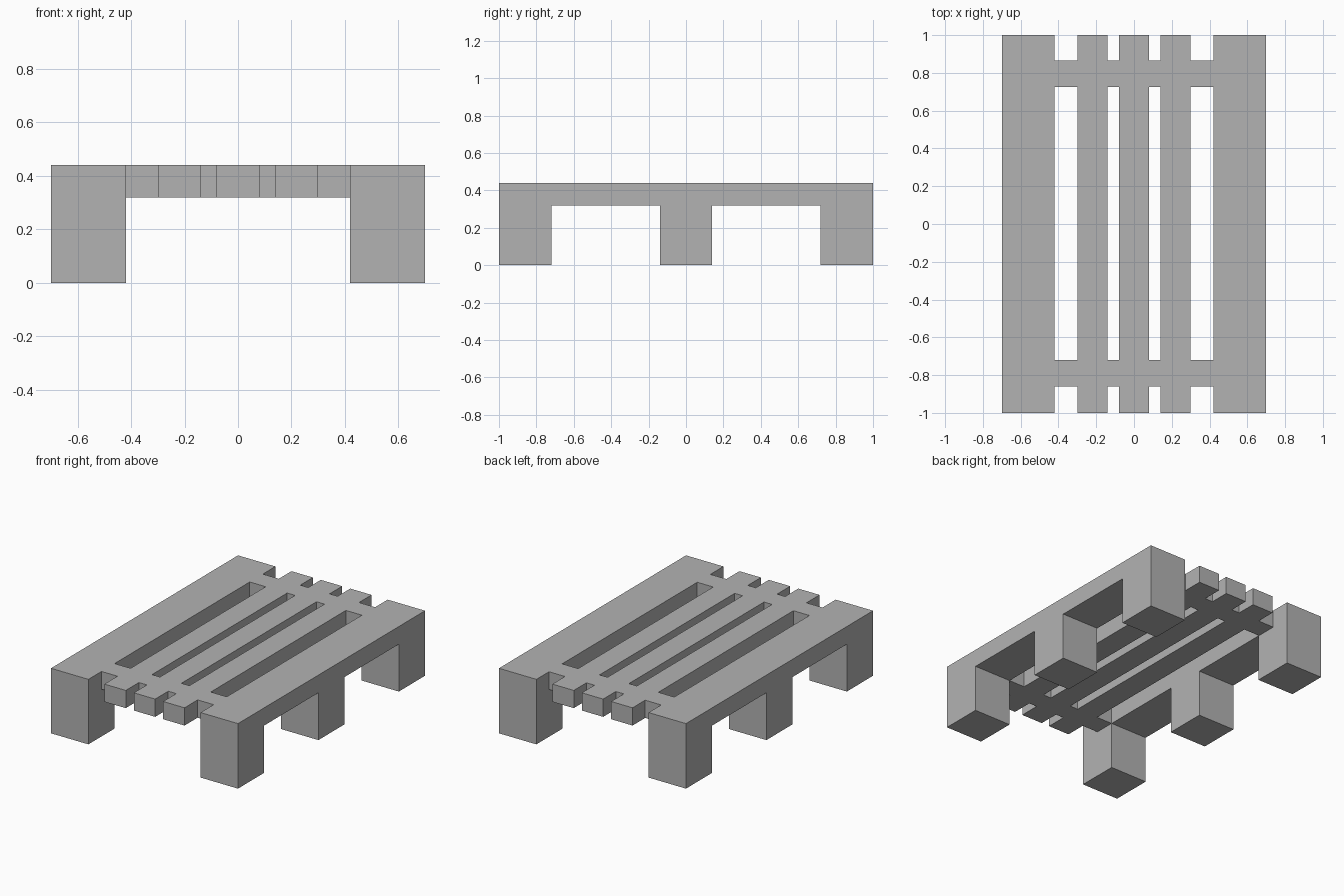
import bpy
import bmesh

cube = bpy.data.objects.get("Cube")
if cube:
    bpy.data.objects.remove(cube, do_unlink=True)

DECK_LOW, DECK_TOP = 0.32, 0.44
RAIL_IN, RAIL_OUT = 0.42, 0.70

grey = bpy.data.materials.new("plain_grey")
grey.use_nodes = True
grey.diffuse_color = (0.45, 0.45, 0.45, 1)
grey.node_tree.nodes["Principled BSDF"].inputs["Base Color"].default_value = (0.45, 0.45, 0.45, 1)


def extrude_profile(name, outline, direction):
    """Extrude a closed outline of 3D points along a direction."""
    bm = bmesh.new()
    face = bm.faces.new([bm.verts.new(p) for p in outline])
    grown = bmesh.ops.extrude_face_region(bm, geom=[face], use_keep_orig=True)
    moved = [g for g in grown["geom"] if isinstance(g, bmesh.types.BMVert)]
    bmesh.ops.translate(bm, verts=moved, vec=direction)
    bmesh.ops.recalc_face_normals(bm, faces=bm.faces[:])
    mesh = bpy.data.meshes.new(name)
    bm.to_mesh(mesh)
    bm.free()
    mesh.materials.append(grey)
    obj = bpy.data.objects.new(name, mesh)
    bpy.context.collection.objects.link(obj)
    return obj


def deck_board(name, x0, x1, y0, y1):
    outline = [(x, y, DECK_LOW) for x, y in ((x0, y0), (x1, y0), (x1, y1), (x0, y1))]
    return extrude_profile(name, outline, (0, 0, DECK_TOP - DECK_LOW))


# Side rails, each with three feet cut from one profile
rail_outline = [(-1, DECK_TOP), (-1, 0), (-0.72, 0), (-0.72, DECK_LOW),
                (-0.14, DECK_LOW), (-0.14, 0), (0.14, 0), (0.14, DECK_LOW),
                (0.72, DECK_LOW), (0.72, 0), (1, 0), (1, DECK_TOP)]
for side, start in (("left", RAIL_IN), ("right", -RAIL_OUT)):
    extrude_profile(side + "_rail", [(start, y, z) for y, z in rail_outline],
                    (RAIL_OUT - RAIL_IN, 0, 0))

# Three long slats between the rails
slats = {"right_slat": (-0.30, -0.14), "middle_slat": (-0.08, 0.08), "left_slat": (0.14, 0.30)}
for name, (x0, x1) in slats.items():
    deck_board(name, x0, x1, -1, 1)

# Cross bars: short blocks bridging each gap, flush with the slats
edges = [-RAIL_IN] + [x for pair in slats.values() for x in pair] + [RAIL_IN]
for end, y0, y1 in (("front", -0.86, -0.72), ("back", 0.725, 0.865)):
    for x0, x1 in zip(edges[::2], edges[1::2]):
        deck_board(end + "_cross_block", x0, x1, y0, y1)
